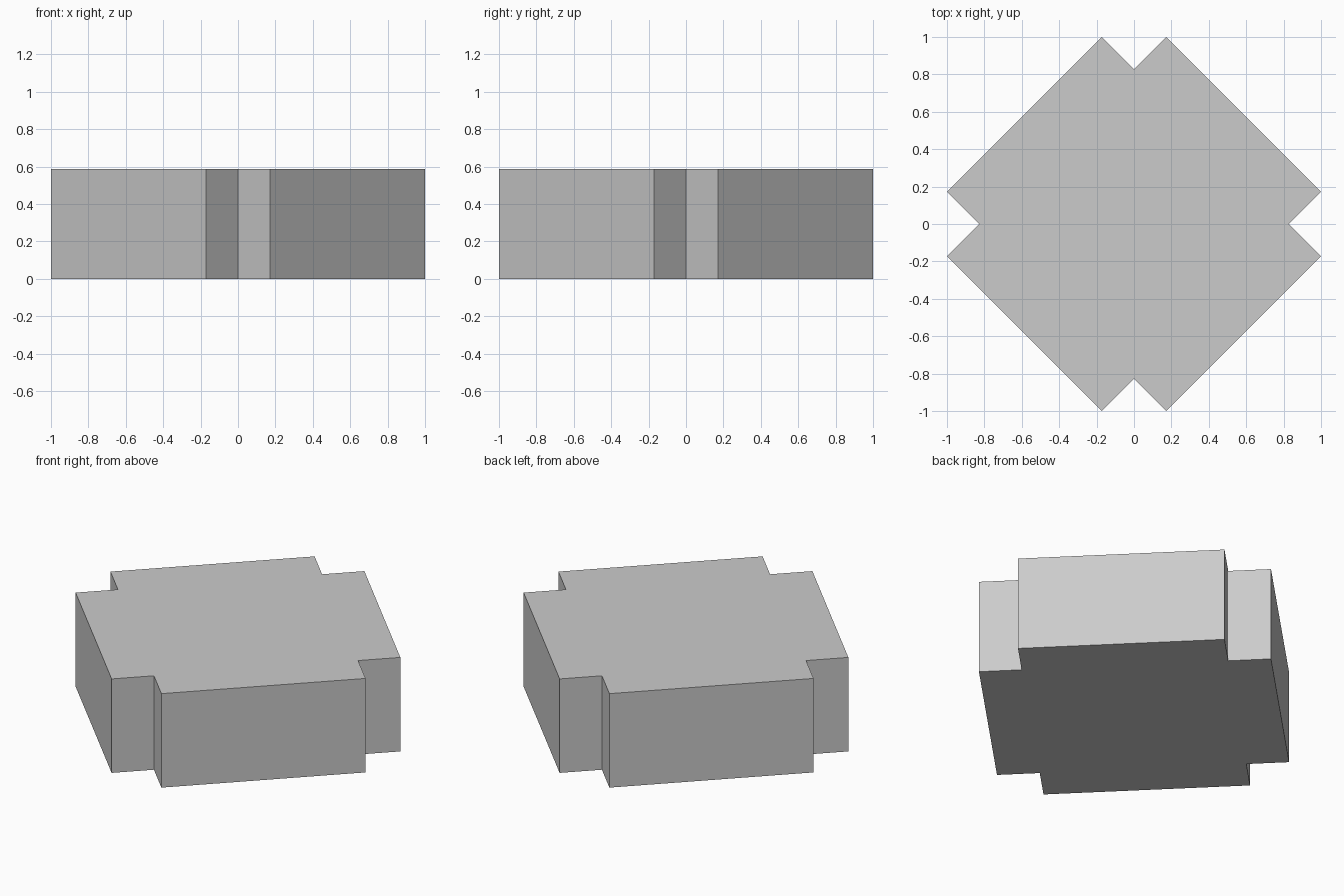
import bpy
import bmesh
from mathutils import Matrix, Vector
from math import pi

if "Cube" in bpy.data.objects:
    bpy.data.objects.remove(bpy.data.objects["Cube"])

HEIGHT = 0.586
TIP = 0.1716

# One quarter of the outline: notch, then the two ends of a long side
quarter = [(1 - TIP, 0), (1, TIP), (TIP, 1)]

# Turn the quarter four times to get a square with notched corners
outline = [Matrix.Rotation(i * pi / 2, 3, 'Z') @ Vector((x, y, 0))
           for i in range(4) for x, y in quarter]

# Notched block: extrude the outline straight up
bm = bmesh.new()
base = bm.faces.new([bm.verts.new(p) for p in outline])
result = bmesh.ops.extrude_face_region(bm, geom=[base], use_keep_orig=True)
top = [v for v in result["geom"] if isinstance(v, bmesh.types.BMVert)]
bmesh.ops.translate(bm, verts=top, vec=(0, 0, HEIGHT))
bmesh.ops.recalc_face_normals(bm, faces=bm.faces)

mesh = bpy.data.meshes.new("notched_block")
bm.to_mesh(mesh)
bm.free()
block = bpy.data.objects.new("notched_block", mesh)
bpy.context.collection.objects.link(block)
